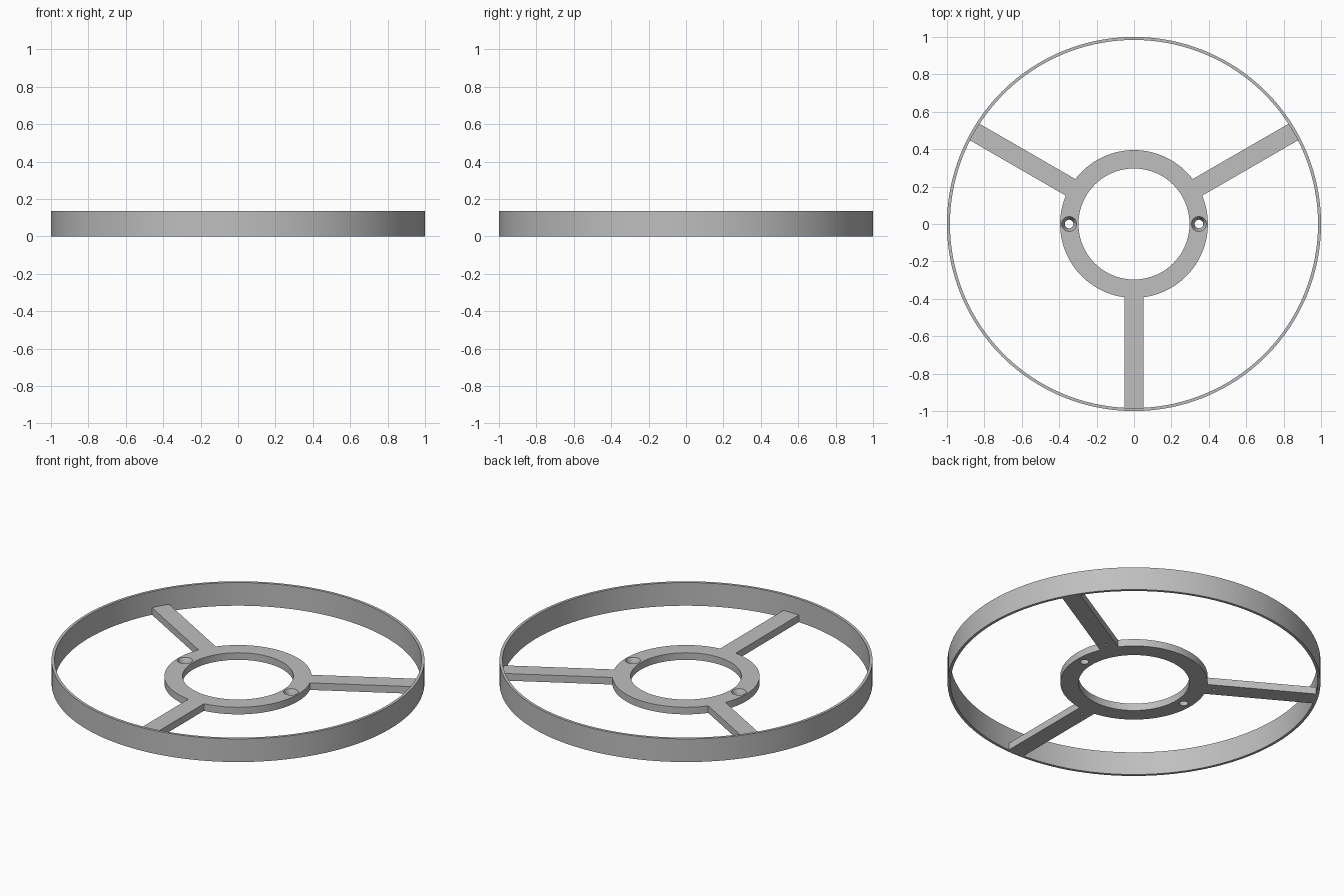
import bpy
import bmesh
from math import sin, cos, asin, pi, radians

cube = bpy.data.objects.get("Cube")
if cube:
    bpy.data.objects.remove(cube, do_unlink=True)

# Main dimensions
RIM_OUT, RIM_IN, RIM_H = 1.0, 0.984, 0.137
HUB_OUT, HUB_IN, PLATE_H = 0.395, 0.297, 0.042
SPOKE_HALF = 0.051
SPOKE_ANGLES = [radians(a) for a in (30, 150, 270)]

grey = bpy.data.materials.new("plain grey")
grey.use_nodes = True
colour = (0.52, 0.52, 0.52, 1)
grey.diffuse_color = colour
bsdf = next(n for n in grey.node_tree.nodes if n.type == "BSDF_PRINCIPLED")
bsdf.inputs["Base Color"].default_value = colour
bsdf.inputs["Roughness"].default_value = 0.6


def finish(name, bm):
    bmesh.ops.recalc_face_normals(bm, faces=bm.faces)
    mesh = bpy.data.meshes.new(name)
    bm.to_mesh(mesh)
    bm.free()
    mesh.materials.append(grey)
    obj = bpy.data.objects.new(name, mesh)
    bpy.context.collection.objects.link(obj)
    return obj


def select(obj):
    bpy.ops.object.select_all(action="DESELECT")
    obj.select_set(True)
    bpy.context.view_layer.objects.active = obj


def arc(radius, start, end, steps):
    for i in range(steps + 1):
        a = start + (end - start) * i / steps
        yield (radius * cos(a), radius * sin(a), 0)


def cone_cutter(name, x, y, z0, z1, r0, r1, sides):
    bm = bmesh.new()
    bmesh.ops.create_cone(bm, cap_ends=True, segments=sides,
                          radius1=r0, radius2=r1, depth=z1 - z0)
    bmesh.ops.translate(bm, verts=bm.verts, vec=(x, y, (z0 + z1) / 2))
    obj = finish(name, bm)
    obj.hide_render = True
    return obj


def cut(target, cutter):
    mod = target.modifiers.new("cut", "BOOLEAN")
    mod.operation = "DIFFERENCE"
    mod.solver = "EXACT"
    mod.object = cutter
    select(target)
    bpy.ops.object.modifier_apply(modifier=mod.name)
    bpy.data.objects.remove(cutter, do_unlink=True)


# Rim: rectangular section spun around the z axis
bm = bmesh.new()
section = [bm.verts.new((r, 0, z)) for r, z in
           ((RIM_IN, 0), (RIM_OUT, 0), (RIM_OUT, RIM_H), (RIM_IN, RIM_H))]
edges = [bm.edges.new((section[i], section[i - 1])) for i in range(4)]
bmesh.ops.spin(bm, geom=section + edges, cent=(0, 0, 0), axis=(0, 0, 1),
               angle=2 * pi, steps=128, use_merge=True)
bmesh.ops.remove_doubles(bm, verts=bm.verts, dist=0.0001)
rim = finish("rim", bm)

# Hub and spokes: one flat outline, extruded
tip = asin(SPOKE_HALF / RIM_IN)
root = asin(SPOKE_HALF / HUB_OUT)
outline = []
for a in SPOKE_ANGLES:
    outline += arc(RIM_IN, a - tip, a + tip, 4)
    outline += arc(HUB_OUT, a + root, a + 2 * pi / 3 - root, 32)
bm = bmesh.new()
base = bm.faces.new([bm.verts.new(p) for p in outline])
extruded = bmesh.ops.extrude_face_region(bm, geom=[base], use_keep_orig=True)
bmesh.ops.translate(bm, vec=(0, 0, PLATE_H),
                    verts=[v for v in extruded["geom"]
                           if isinstance(v, bmesh.types.BMVert)])
plate = finish("hub_and_spokes", bm)

# Central bore
cut(plate, cone_cutter("bore_cutter", 0, 0, -0.1, 0.1, HUB_IN, HUB_IN, 96))

# Countersunk screw holes on either side of the hub
for side in (-1, 1):
    x = side * 0.347
    cut(plate, cone_cutter("hole_cutter", x, 0, -0.1, 0.1, 0.023, 0.023, 32))
    cut(plate, cone_cutter("sink_cutter", x, 0, 0.004, PLATE_H + 0.002,
                           0.023, 0.041, 32))

# Small blind holes under the spoke roots
for a in SPOKE_ANGLES:
    cut(plate, cone_cutter("pin_cutter", 0.436 * cos(a), 0.436 * sin(a),
                           -0.02, 0.025, 0.008, 0.008, 16))

for obj in (rim, plate):
    select(obj)
    bpy.ops.object.shade_smooth_by_angle(angle=radians(30))
